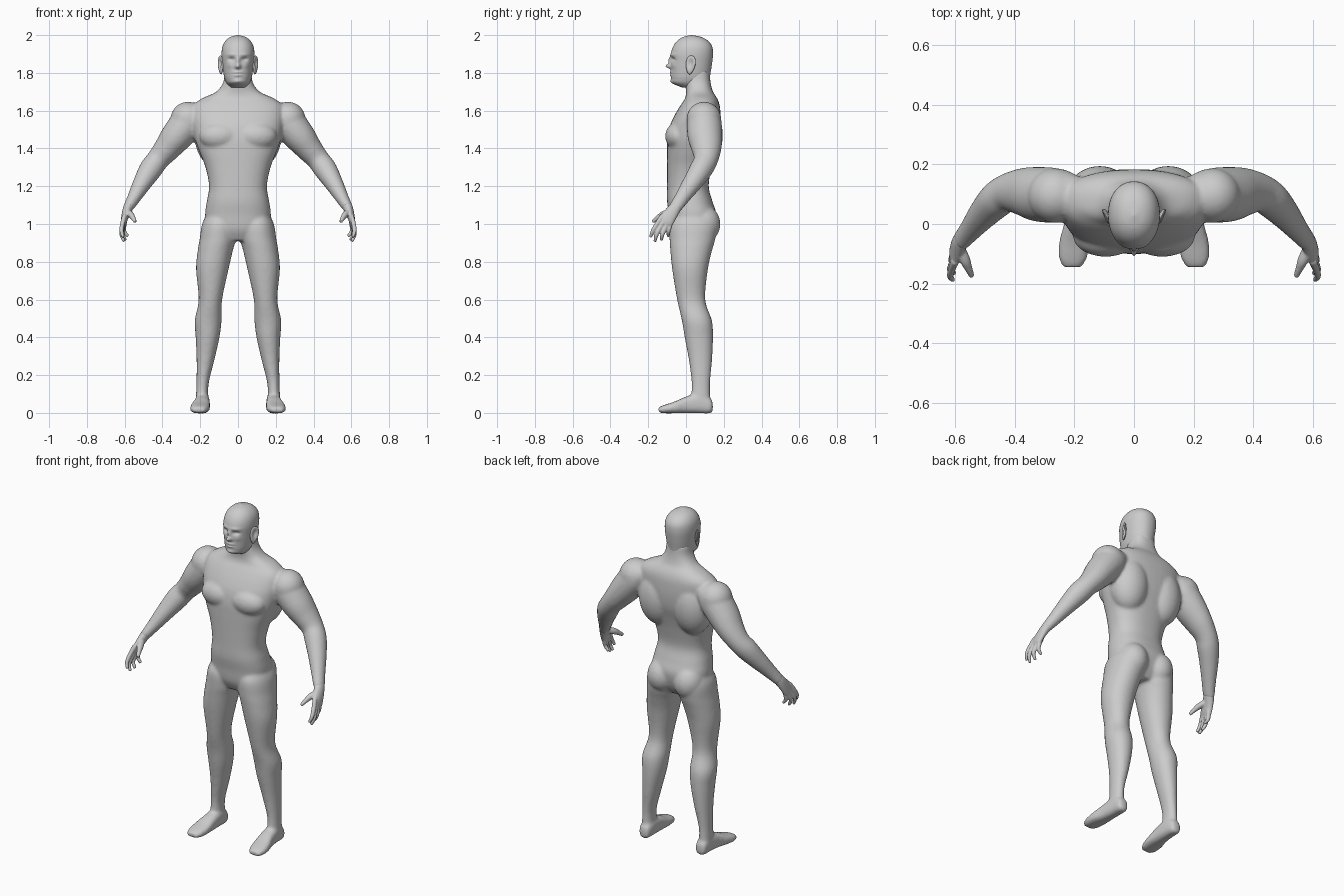
import bpy, bmesh
from math import sin, cos, pi, exp, radians
from mathutils import Vector, Matrix

X, Y, Z = Vector((1, 0, 0)), Vector((0, 1, 0)), Vector((0, 0, 1))


def smooth_path(rows, sub):
    """Catmull-Rom interpolation of rows of numbers."""
    out = []
    for i in range(len(rows) - 1):
        p0, p1 = rows[max(i - 1, 0)], rows[i]
        p2, p3 = rows[i + 1], rows[min(i + 2, len(rows) - 1)]
        for k in range(sub):
            t = k / sub
            out.append([0.5 * (2 * b + (c - a) * t + (2 * a - 5 * b + 4 * c - d) * t * t
                               + (3 * b - a - 3 * c + d) * t ** 3)
                        for a, b, c, d in zip(p0, p1, p2, p3)])
    out.append(list(rows[-1]))
    return out


def loft(bm, rows, mode, side=1, n=2.0, seg=32, sub=5):
    """Skin superellipse rings (x, y, z, radius a, radius b) across z, y or along the path."""
    path = smooth_path(rows, sub)
    rings = []
    for i, (x, y, z, a, b) in enumerate(path):
        if mode == 'z':
            u, v = X, Y
        elif mode == 'y':
            u, v = X, Z
        else:
            t = Vector(path[min(i + 1, len(path) - 1)][:3]) - Vector(path[max(i - 1, 0)][:3])
            t.normalize()
            v = (Y - t * t.y).normalized()
            u = t.cross(v)
        ring = []
        for k in range(seg):
            c, s = cos(2 * pi * k / seg), sin(2 * pi * k / seg)
            c = abs(c) ** (2 / n) * (1 if c > 0 else -1)
            s = abs(s) ** (2 / n) * (1 if s > 0 else -1)
            p = Vector((x, y, z)) + u * max(a, .002) * c + v * max(b, .002) * s
            ring.append(bm.verts.new((p.x * side, p.y, p.z)))
        rings.append(ring)
    for r0, r1 in zip(rings, rings[1:]):
        for k in range(seg):
            j = (k + 1) % seg
            bm.faces.new((r0[k], r0[j], r1[j], r1[k]))
    bm.faces.new(rings[0][::-1])
    bm.faces.new(rings[-1])


def slices(rows):
    """Turn (z, centre x, half width, front y, back y) into loft rows."""
    return [(cx, (f + b) / 2, z, w, (b - f) / 2) for z, cx, w, f, b in rows]


def ball(bm, centre, radii, rot=0):
    m = Matrix.Translation(centre) @ Matrix.Rotation(rot, 4, 'Z') @ Matrix.Diagonal((*radii, 1))
    return bmesh.ops.create_uvsphere(bm, u_segments=32, v_segments=20, radius=1, matrix=m)['verts']


def finish(bm, name, voxel=0, smooth=0):
    bmesh.ops.recalc_face_normals(bm, faces=bm.faces)
    for f in bm.faces:
        f.smooth = True
    me = bpy.data.meshes.new(name)
    bm.to_mesh(me)
    bm.free()
    ob = bpy.data.objects.new(name, me)
    bpy.context.collection.objects.link(ob)
    if voxel:
        r = ob.modifiers.new('fuse', 'REMESH')
        r.mode, r.voxel_size, r.use_smooth_shade = 'VOXEL', voxel, True
        s = ob.modifiers.new('soften', 'SMOOTH')
        s.factor, s.iterations = 0.5, smooth
    return ob


# body: torso and neck
body = bmesh.new()
loft(body, slices([
    (.91, 0, .10, -.05, .11), (.97, 0, .165, -.08, .145), (1.05, 0, .174, -.09, .16),
    (1.12, 0, .165, -.10, .14), (1.2, 0, .153, -.10, .12), (1.3, 0, .172, -.10, .135),
    (1.38, 0, .203, -.10, .155), (1.45, 0, .228, -.098, .175), (1.52, 0, .24, -.085, .183),
    (1.58, 0, .245, -.058, .183), (1.63, 0, .235, -.028, .178), (1.665, 0, .19, -.005, .165),
    (1.70, 0, .115, 0, .143), (1.75, 0, .078, -.005, .13), (1.81, 0, .07, -.005, .125)]),
    'z', n=2.4, seg=48)

for s in (1, -1):
    # chest, back and seat muscles
    ball(body, (s * .095, -.04, 1.465), (.11, .07, .075))
    ball(body, (s * .115, .09, 1.47), (.115, .105, .17))
    ball(body, (s * .088, .09, 1.0), (.085, .092, .10))
    ball(body, (s * .265, .095, 1.555), (.092, .092, .092))
    # leg
    loft(body, slices([
        (1.06, .10, .06, -.05, .13), (1.0, .10, .09, -.085, .165), (.92, .107, .096, -.087, .155),
        (.86, .12, .093, -.083, .138), (.76, .136, .086, -.073, .116), (.6, .146, .062, -.047, .102),
        (.49, .158, .071, -.022, .137), (.4, .161, .063, -.007, .143), (.28, .172, .047, .015, .138),
        (.15, .188, .032, .03, .127), (.05, .19, .035, .02, .13)]), 'z', s, 2.1)
    # foot
    loft(body, [(.188, .142, .03, .015, .02), (.188, .128, .038, .032, .04), (.188, .07, .05, .038, .052),
                (.192, 0, .042, .043, .044), (.2, -.06, .029, .051, .031),
                (.205, -.115, .02, .047, .022), (.207, -.145, .016, .03, .014)], 'y', s, 2.7)
    # arm
    loft(body, [(.19, .09, 1.58, .06, .07), (.25, .095, 1.553, .088, .09), (.32, .1, 1.47, .085, .092),
                (.375, .108, 1.40, .071, .08), (.425, .105, 1.34, .06, .064), (.462, .08, 1.29, .061, .061),
                (.505, .035, 1.22, .05, .052), (.55, -.02, 1.14, .036, .04),
                (.582, -.058, 1.085, .027, .035)], 'path', s)
finish(body, 'body', .009, 5)

# hands
fingers = [
    [(.600, -.125, 1.045), (.611, -.15, 1.005), (.617, -.175, .965), (.607, -.188, .93)],
    [(.602, -.11, 1.03), (.611, -.135, .985), (.617, -.155, .945), (.603, -.165, .907)],
    [(.602, -.095, 1.025), (.609, -.11, .98), (.612, -.125, .945), (.595, -.13, .913)],
    [(.598, -.08, 1.02), (.604, -.087, .985), (.602, -.093, .96), (.582, -.094, .935)]]
for s, label in ((1, 'left'), (-1, 'right')):
    hand = bmesh.new()
    loft(hand, [(.565, -.038, 1.115, .026, .032), (.582, -.058, 1.085, .026, .033),
                (.595, -.083, 1.05, .021, .038), (.604, -.108, 1.015, .016, .042),
                (.607, -.118, .998, .01, .036)], 'path', s)
    for pts in fingers:
        loft(hand, [(*p, r, r) for p, r in zip(pts, (.013, .0125, .011, .008))], 'path', s, seg=16)
    loft(hand, [(.588, -.08, 1.065, .018, .02), (.568, -.12, 1.05, .017, .019),
                (.556, -.148, 1.033, .013, .014), (.544, -.176, 1.012, .009, .009)], 'path', s, seg=16)
    finish(hand, label + '_hand', .004, 4)

# head, with the face pushed in and out by soft bumps: x, z, width, height, depth
head = bmesh.new()
loft(head, slices([
    (1.722, 0, .04, -.02, .09), (1.745, 0, .06, -.07, .115), (1.77, 0, .071, -.078, .125),
    (1.80, 0, .077, -.079, .13), (1.85, 0, .083, -.08, .138), (1.90, 0, .087, -.08, .143),
    (1.94, 0, .082, -.068, .138), (1.97, 0, .066, -.046, .116), (1.99, 0, .04, -.015, .08),
    (2.0, 0, .004, .025, .033)]), 'z', n=2.15, seg=96, sub=10)
bumps = [(0, 1.835, .013, .013, -.027), (0, 1.865, .010, .02, -.013),
         (.034, 1.872, .017, .010, .014), (-.034, 1.872, .017, .010, .014),
         (.034, 1.897, .025, .009, -.005), (-.034, 1.897, .025, .009, -.005),
         (.045, 1.84, .015, .015, -.004), (-.045, 1.84, .015, .015, -.004),
         (0, 1.803, .022, .006, -.007), (0, 1.787, .020, .006, -.006),
         (0, 1.755, .020, .012, -.006), (0, 1.820, .03, .005, .002)]
for v in head.verts:
    if v.co.y < 0:
        v.co.y += sum(d * exp(-((v.co.x - x) / w) ** 2 - ((v.co.z - z) / h) ** 2)
                      for x, z, w, h, d in bumps)
finish(head, 'head')

# ears, dished on the outer face
for s, label in ((1, 'left'), (-1, 'right')):
    ear = bmesh.new()
    for v in ball(ear, (0, 0, 0), (.011, .027, .05)):
        if v.co.x * s > 0:
            v.co.x -= s * .014 * exp(-(v.co.y / .014) ** 2 - ((v.co.z - .008) / .026) ** 2)
        v.co.y *= 1 + v.co.z * 5
    ear.transform(Matrix.Translation((s * .092, .024, 1.842))
                  @ Matrix.Rotation(s * radians(-25), 4, 'Z') @ Matrix.Rotation(radians(-8), 4, 'X'))
    finish(ear, label + '_ear')
